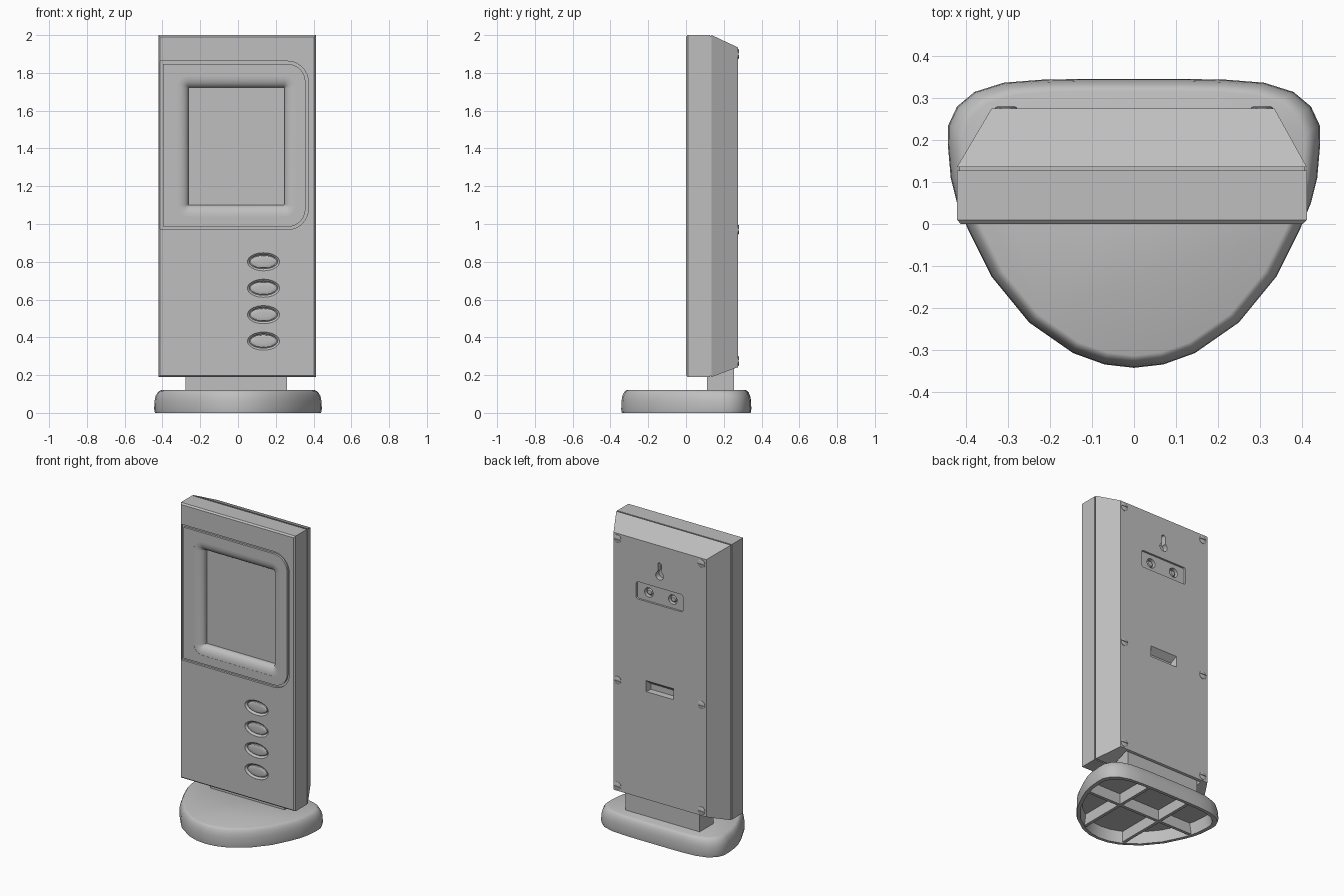
import bpy, bmesh, math

if "Cube" in bpy.data.objects:
    bpy.data.objects.remove(bpy.data.objects["Cube"])

mat = bpy.data.materials.new("plain grey")
mat.diffuse_color = (0.52, 0.52, 0.52, 1)
mat.use_nodes = True
mat.node_tree.nodes["Principled BSDF"].inputs["Base Color"].default_value = mat.diffuse_color


def loft(name, sections, ring=False, angle=30):
    """Skin equal-length point loops; cap the ends, or join last to first."""
    bm = bmesh.new()
    loops = [[bm.verts.new(p) for p in s] for s in sections]
    pairs = list(zip(loops, loops[1:]))
    if ring:
        pairs.append((loops[-1], loops[0]))
    for a, b in pairs:
        for i in range(len(a)):
            j = (i + 1) % len(a)
            bm.faces.new((a[i], a[j], b[j], b[i]))
    if not ring:
        bm.faces.new(loops[0])
        bm.faces.new(loops[-1])
    bmesh.ops.recalc_face_normals(bm, faces=bm.faces)
    me = bpy.data.meshes.new(name)
    bm.to_mesh(me)
    bm.free()
    me.materials.append(mat)
    ob = bpy.data.objects.new(name, me)
    bpy.context.collection.objects.link(ob)
    return ob


def smooth(ob, deg=30):
    bpy.ops.object.select_all(action='DESELECT')
    ob.select_set(True)
    bpy.context.view_layer.objects.active = ob
    bpy.ops.object.shade_smooth_by_angle(angle=math.radians(deg))


def cut(ob, cutter):
    """Subtract the cutter, then delete it."""
    cutter.hide_render = True
    m = ob.modifiers.new("cut", 'BOOLEAN')
    m.operation, m.solver, m.object = 'DIFFERENCE', 'EXACT', cutter
    bpy.context.view_layer.update()
    me = bpy.data.meshes.new_from_object(
        ob.evaluated_get(bpy.context.evaluated_depsgraph_get()))
    ob.modifiers.clear()
    ob.data = me
    bpy.data.objects.remove(cutter)


def rect(y, x0, x1, z0, z1):
    return [(x0, y, z0), (x1, y, z0), (x1, y, z1), (x0, y, z1)]


def box(name, x0, x1, y0, y1, z0, z1):
    return loft(name, [rect(y0, x0, x1, z0, z1), rect(y1, x0, x1, z0, z1)])


def rrect(y, x0, x1, z0, z1, rl, rr, n=8):
    """Rounded rectangle with left and right corner radii."""
    pts = []
    for cx, cz, r, a0 in ((x1 - rr, z0 + rr, rr, -90), (x1 - rr, z1 - rr, rr, 0),
                          (x0 + rl, z1 - rl, rl, 90), (x0 + rl, z0 + rl, rl, 180)):
        for i in range(n + 1):
            a = math.radians(a0 + 90 * i / n)
            pts.append((cx + r * math.cos(a), y, cz + r * math.sin(a)))
    return pts


def ellipse(y, cx, cz, rx, rz, n=32):
    return [(cx + rx * math.cos(2 * math.pi * i / n), y,
             cz + rz * math.sin(2 * math.pi * i / n)) for i in range(n)]


# Housing: chamfered front, seam groove, tapered back
def shell(y, e):
    return rect(y, -0.422 + e, 0.412 - e, 0.19 + e, 2.0 - e)


body = loft("housing", [shell(0, 0.009), shell(0.01, 0), shell(0.127, 0), shell(0.127, 0.006),
                        shell(0.136, 0.006), shell(0.136, 0),
                        rect(0.275, -0.34, 0.335, 0.242, 1.935)])

# Groove around the screen panel
def panel(y, e):
    return rrect(y, -0.412 + e, 0.372 - e, 0.97 + e, 1.862 - e, 0.004, 0.11 - e)


cut(body, loft("groove_cutter", [panel(-0.02, 0), panel(0.014, 0),
                                 panel(0.014, 0.015), panel(-0.02, 0.015)], ring=True))

# Screen recess with rolled edge
def screen(y, e):
    return rrect(y, -0.262 - e, 0.245 + e, 1.10 - e, 1.722 + e, 0.003 + e, 0.003 + e)


recess = [screen(-0.02, 0.06)]
for i in range(9):
    a = math.radians(90 * i / 8)
    recess.append(screen(0.001 + 0.04 * (1 - math.cos(a)), 0.06 * (1 - math.sin(a))))
recess.append(screen(0.05, 0))
cut(body, loft("screen_cutter", recess))

# Oval buttons in chamfered pockets
for i in range(4):
    z = 0.80 - 0.14 * i
    cut(body, loft("button_cutter", [ellipse(y, 0.135, z, rx, rx - 0.037) for y, rx in
                                     ((-0.02, 0.085), (0.001, 0.085), (0.012, 0.074), (0.03, 0.074))]))
    b = loft("button_%d" % (i + 1), [ellipse(y, 0.135, z, 0.07 * s, 0.034 * s) for y, s in
                                     ((0.035, 1), (0.008, 1), (0.005, 0.93), (0.003, 0.75), (0.002, 0.4))])
    smooth(b)

# Back: keyhole, socket plate, latch slot
cut(body, loft("keyhole_cutter", [ellipse(y, 0, 1.738, 0.028, 0.028) for y in (0.24, 0.3)]))
cut(body, loft("keyslot_cutter", [rrect(y, -0.013, 0.013, 1.735, 1.822, 0.0125, 0.0125) for y in (0.241, 0.3)]))
cut(body, loft("plate_cutter", [rrect(y, -0.17, 0.17, 1.543, 1.657, 0.015, 0.015) for y in (0.262, 0.3)]))
cut(body, loft("latch_cutter", [rect(0.235, -0.09, 0.09, 0.952, 0.99),
                                rect(0.275, -0.1, 0.1, 0.95, 1.022),
                                rect(0.3, -0.1, 0.1, 0.95, 1.022)]))
for side in (-1, 1):
    cut(body, loft("socket_cutter", [ellipse(y, side * 0.087, 1.6, 0.031, 0.031) for y in (0.235, 0.3)]))
    pin = loft("socket_pin_left" if side < 0 else "socket_pin_right",
               [ellipse(y, side * 0.087, 1.6, r, r, 20) for y, r in
                ((0.23, 0.021), (0.25, 0.021), (0.256, 0.015))])
    smooth(pin)

# Slot in the underside for the neck
cut(body, box("neck_cutter", -0.295, 0.28, 0.1, 0.262, 0.1, 0.27))
smooth(body)

# Screws with slotted heads
for side in (-1, 1):
    for k, z in enumerate((1.9, 0.97, 0.275)):
        x = side * 0.305
        s = loft("screw_%s_%d" % ("left" if side < 0 else "right", k + 1),
                 [ellipse(y, x, z, r, r, 24) for y, r in ((0.265, 0.026), (0.278, 0.026), (0.281, 0.02))])
        cut(s, box("screw_slot_cutter", x - 0.04, x + 0.04, 0.277, 0.3, z - 0.004, z + 0.004))
        smooth(s)

# Neck
box("neck", -0.278, 0.26, 0.112, 0.255, 0.1, 0.28)

# Base: rounded top, hollow underside
half = [(0, 0.346), (0.12, 0.346), (0.22, 0.344), (0.31, 0.337), (0.38, 0.315), (0.422, 0.28),
        (0.443, 0.235), (0.444, 0.19), (0.437, 0.11), (0.422, 0.05), (0.395, -0.015), (0.34, -0.125),
        (0.25, -0.235), (0.145, -0.308), (0.07, -0.335), (0, -0.343)]
outline = half + [(-x, y) for x, y in half[-2:0:-1]]


def foot(z, s):
    return [(x * s, y * s, z) for x, y in outline]


base = loft("base", [foot(0.075, 0.90), foot(0.0, 0.93), foot(0.0, 0.99), foot(0.02, 1), foot(0.065, 0.995),
                     foot(0.09, 0.982), foot(0.107, 0.96), foot(0.116, 0.94), foot(0.12, 0.915)])
smooth(base, 40)

# Ribs under the base
box("rib_cross", -0.40, 0.40, 0.04, 0.06, 0.004, 0.09)
for side in (-1, 1):
    box("rib_left" if side < 0 else "rib_right", side * 0.15 - 0.01, side * 0.15 + 0.01,
        -0.275, 0.315, 0.004, 0.09)
